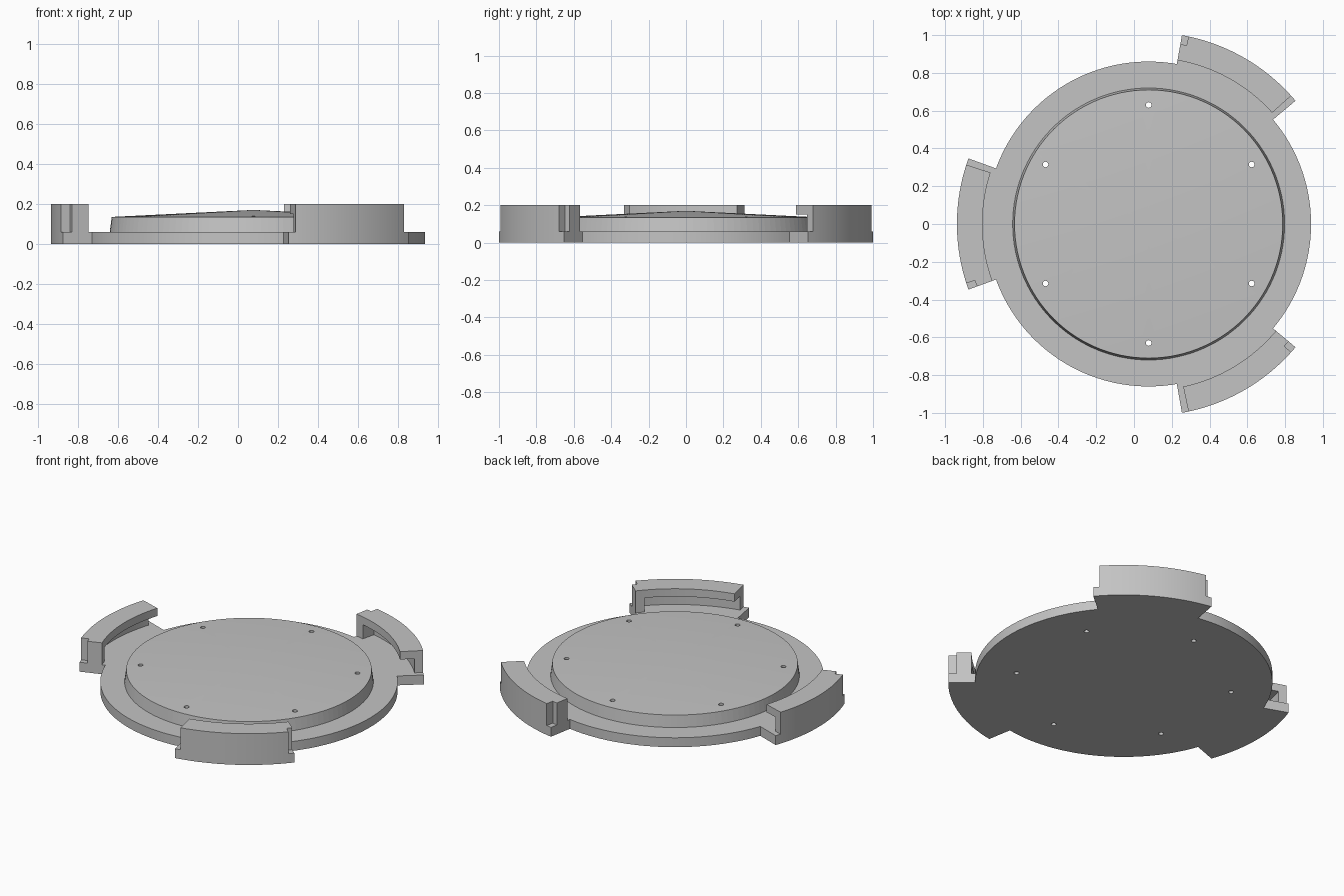
import bpy, bmesh
from math import radians, cos, sin

cube = bpy.data.objects.get("Cube")
if cube:
    bpy.data.objects.remove(cube, do_unlink=True)

CX = 0.0775                    # centre of the round body
R_BASE, R_ARM = 0.86, 1.015    # plate and arm outer radii
Z_BASE, Z_TOP = 0.06, 0.20     # plate top and arm top
ARMS = (60, 180, 300)

grey = bpy.data.materials.new("plain grey")
grey.use_nodes = True
colour = (0.55, 0.55, 0.55, 1)
grey.diffuse_color = colour
grey.node_tree.nodes["Principled BSDF"].inputs["Base Color"].default_value = colour


def arc(r, a0, a1, step=2):
    n = max(1, round(abs(a1 - a0) / step))
    angles = [radians(a0 + (a1 - a0) * i / n) for i in range(n + 1)]
    return [(CX + r * cos(a), r * sin(a)) for a in angles]


def finish(name, bm):
    bmesh.ops.recalc_face_normals(bm, faces=bm.faces)
    mesh = bpy.data.meshes.new(name)
    bm.to_mesh(mesh)
    bm.free()
    mesh.materials.append(grey)
    ob = bpy.data.objects.new(name, mesh)
    bpy.context.collection.objects.link(ob)
    return ob


def prism(name, outline, z0, z1):
    bm = bmesh.new()
    face = bm.faces.new([bm.verts.new((x, y, z0)) for x, y in outline])
    new = bmesh.ops.extrude_face_region(bm, geom=[face])["geom"]
    top = [v for v in new if isinstance(v, bmesh.types.BMVert)]
    bmesh.ops.translate(bm, verts=top, vec=(0, 0, z1 - z0))
    return finish(name, bm)


def activate(ob):
    bpy.ops.object.select_all(action="DESELECT")
    ob.select_set(True)
    bpy.context.view_layer.objects.active = ob


def cut(ob, cutter):
    mod = ob.modifiers.new("cut", "BOOLEAN")
    mod.operation, mod.solver, mod.object = "DIFFERENCE", "EXACT", cutter
    activate(ob)
    bpy.ops.object.modifier_apply(modifier=mod.name)
    bpy.data.objects.remove(cutter, do_unlink=True)


# Base plate: a disc with three radial tabs
outline = []
for a in ARMS:
    outline += arc(R_ARM, a - 20, a + 20) + arc(R_BASE, a + 20, a + 100)
base = prism("base_plate", outline, 0, Z_BASE)

# Raised disc: tapered side and shallow conical top
bm = bmesh.new()
rings = [[bm.verts.new((x, y, z)) for x, y in arc(r, 0, 360, 3)[:-1]]
         for r, z in ((0.72, Z_BASE), (0.71, 0.135))]
apex = bm.verts.new((CX, 0, 0.17))
low, high = rings
bm.faces.new(low)
for i in range(len(low)):
    j = (i + 1) % len(low)
    bm.faces.new((low[i], low[j], high[j], high[i]))
    bm.faces.new((high[i], high[j], apex))
disc = finish("raised_disc", bm)

# Six small holes through the disc and the plate
for part in (base, disc):
    for a in range(30, 390, 60):
        x, y = 0.63 * cos(radians(a)), 0.63 * sin(radians(a))
        hole = [(x + CX + 0.015 * cos(radians(t)), y + 0.015 * sin(radians(t)))
                for t in range(0, 360, 30)]
        cut(part, prism("hole_cutter", hole, -0.1, 0.3))

# Locking arms: notched at one end, with a slot under the lip open at the other
arms = []
for i, a in enumerate(ARMS):
    shape = (arc(R_ARM, a - 18, a + 18) + arc(0.967, a + 18, a + 20)
             + arc(0.88, a + 20, a - 18))
    arm = prism(f"locking_arm_{i + 1}", shape, Z_BASE, Z_TOP)
    slot = arc(0.965, a - 25, a + 16.5) + arc(0.8, a + 16.5, a - 25)
    cut(arm, prism("slot_cutter", slot, 0.03, 0.15))
    arms.append(arm)

for ob in [base, disc] + arms:
    activate(ob)
    bpy.ops.object.shade_smooth_by_angle(angle=radians(2.5 if ob == disc else 25))
activate(disc)
bpy.ops.object.shade_smooth_by_angle(angle=radians(25))
